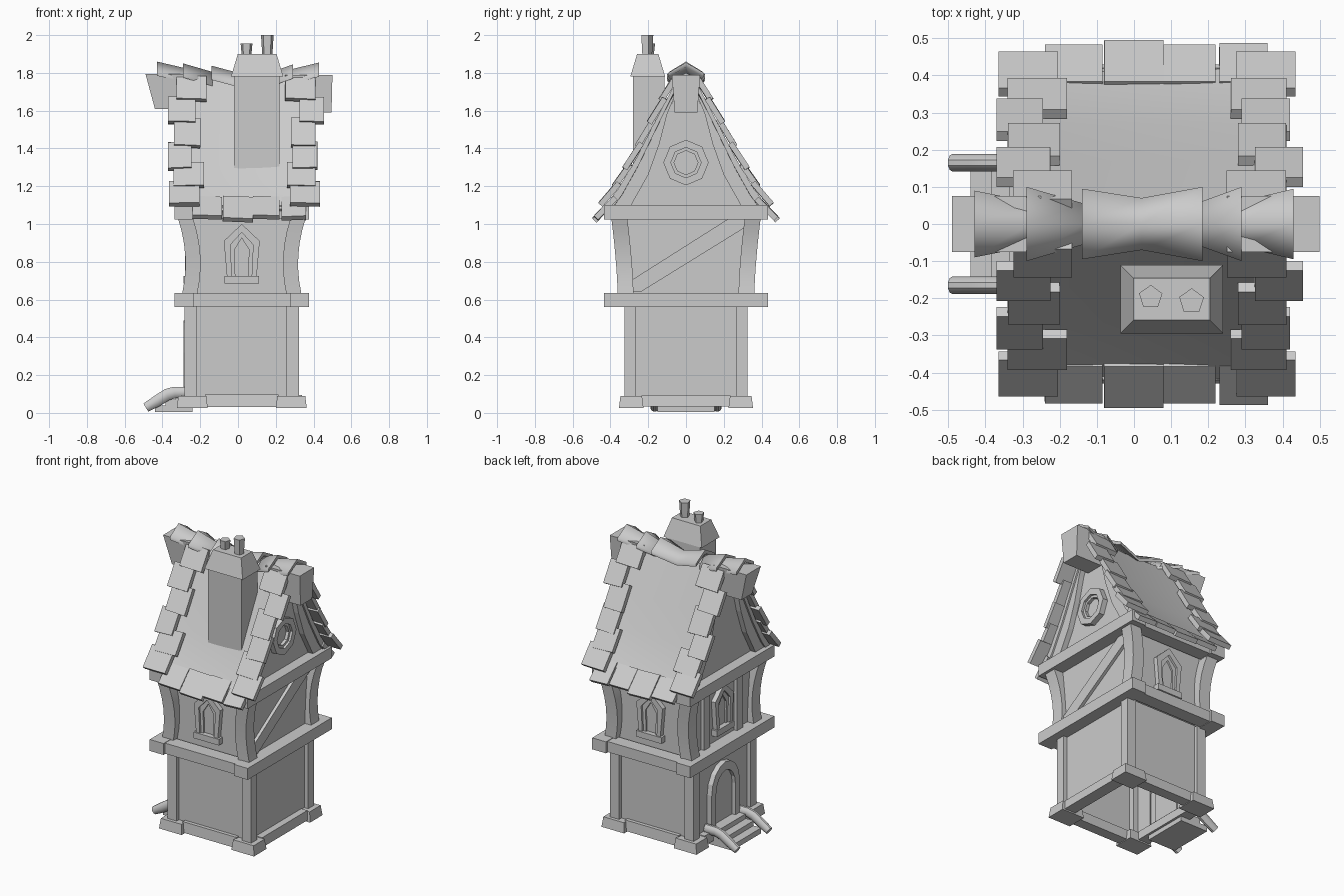
import bpy, bmesh, math, random
from mathutils import Vector

random.seed(4)
if "Cube" in bpy.data.objects:
    bpy.data.objects.remove(bpy.data.objects["Cube"])

grey = bpy.data.materials.new("plain_grey")
grey.use_nodes = True
grey.diffuse_color = (0.6, 0.6, 0.6, 1)
grey.node_tree.nodes["Principled BSDF"].inputs["Base Color"].default_value = (0.6, 0.6, 0.6, 1)
CX = 0.02  # middle of the house body


def make(name, verts, faces, smooth):
    bm = bmesh.new()
    vs = [bm.verts.new(v) for v in verts]
    for f in faces:
        bm.faces.new([vs[i] for i in f])
    bmesh.ops.recalc_face_normals(bm, faces=bm.faces)
    mesh = bpy.data.meshes.new(name)
    bm.to_mesh(mesh)
    bm.free()
    mesh.materials.append(grey)
    ob = bpy.data.objects.new(name, mesh)
    bpy.context.collection.objects.link(ob)
    if smooth:
        bpy.ops.object.select_all(action='DESELECT')
        ob.select_set(True)
        bpy.context.view_layer.objects.active = ob
        bpy.ops.object.shade_smooth_by_angle(angle=math.radians(smooth))


def loft(name, rings, caps=True, smooth=0):
    """Skin a row of rings; smooth is the shading angle in degrees."""
    n = len(rings[0])
    verts = [p for r in rings for p in r]
    faces = [(k * n + i, k * n + (i + 1) % n, (k + 1) * n + (i + 1) % n, (k + 1) * n + i)
             for k in range(len(rings) - 1) for i in range(n)]
    if caps:
        faces += [tuple(range(n)), tuple(range(len(verts) - n, len(verts)))]
    make(name, verts, faces, smooth)


def rect(x0, x1, y0, y1, z):
    return [(x0, y0, z), (x1, y0, z), (x1, y1, z), (x0, y1, z)]


def box(name, x0, x1, y0, y1, z0, z1, grow=0.0, caps=True):
    """Box whose top is wider (or narrower) than its base by grow on each side."""
    loft(name, [rect(x0, x1, y0, y1, z0),
                rect(x0 - grow, x1 + grow, y0 - grow, y1 + grow, z1)], caps)


# Wall frames: u across, w up, d outward from the centre
WALLS = {
    "front": lambda u, w, d: (CX + u, -d, w),
    "back": lambda u, w, d: (CX - u, d, w),
    "left": lambda u, w, d: (CX + d, u, w),
    "right": lambda u, w, d: (CX - d, -u, w),
}


def plate(name, wall, pts, d0, d1):
    f = WALLS[wall]
    loft(name, [[f(u, w, d) for u, w in pts] for d in (d0, d1)])


def frame(name, wall, outer, inner, d0, d1):
    f = WALLS[wall]
    loops = ((outer, d0), (outer, d1), (inner, d1), (inner, d0))
    loft(name, [[f(u, w, d) for u, w in pts] for pts, d in loops], caps=False)


def mirrored(half):
    return half + [(-u, w) for u, w in reversed(half) if u > 1e-6]


# Ground floor: open-bottomed walls, posts and foundation
box("lower_wall", -0.255, 0.295, -0.3, 0.3, 0.05, 0.58, caps=False)
for sx in (-1, 1):
    for sy in (-1, 1):
        x, y = CX + sx * 0.27, sy * 0.295
        box("lower_post", x - 0.033, x + 0.033, y - 0.03, y + 0.03, 0.08, 0.57)
        x, y = CX + sx * 0.262, sy * 0.29
        box("foundation_corner", x - 0.082, x + 0.082, y - 0.065, y + 0.065, 0.025, 0.09, -0.008)
    x = CX + sx * 0.285
    box("foundation_side", x - 0.04, x + 0.04, -0.24, 0.24, 0.035, 0.095, -0.006)
    y = sx * 0.295
    box("foundation_end", CX - 0.2, CX + 0.2, y - 0.035, y + 0.035, 0.03, 0.098, -0.006)

# Two rings of floor beams
for z0, z1 in ((0.56, 0.635), (1.025, 1.1)):
    for s in (-1, 1):
        x, y = CX + s * 0.305, s * 0.375
        box("side_beam", x - 0.05, x + 0.05, -0.435, 0.435, z0, z1)
        box("cross_beam", CX - 0.26, CX + 0.26, y - 0.045, y + 0.045, z0 + 0.003, z1 - 0.003)
box("upper_floor", CX - 0.28, CX + 0.28, -0.36, 0.36, 0.6, 0.62)

# Upper floor walls and flared posts
box("upper_wall", -0.25, 0.29, -0.32, 0.32, 0.62, 1.06, caps=False)
for sx in (-1, 1):
    for sy in (-1, 1):
        rings = []
        for k in range(7):
            t = k / 6
            bow = ((t - 0.4) / 0.6) ** 2
            x = CX + sx * (0.258 + 0.04 * bow)
            y = sy * (0.32 + 0.033 * t ** 1.5)
            rings.append(rect(x - 0.04, x + 0.04, y - 0.042, y + 0.042, 0.63 + 0.4 * t))
        loft("flared_post", rings, smooth=30)

# Diagonal brace and stud posts
plate("diagonal_brace", "left", [(-0.285, 0.705), (-0.285, 0.64), (-0.24, 0.64), (0.31, 0.98),
                                 (0.31, 1.025), (0.22, 1.025)], 0.26, 0.29)
for s in (-1, 1):
    u = s * 0.17
    plate("wall_stud", "right", [(u - 0.03, 0.63), (u + 0.03, 0.63),
                                 (u + 0.03, 1.03), (u - 0.03, 1.03)], 0.26, 0.292)

# Pointed windows on three walls
outer = mirrored([(0.078, 0.715), (0.095, 0.91), (0, 1.0)])
middle = mirrored([(0.052, 0.715), (0.06, 0.89), (0, 0.955)])
inner = mirrored([(0.034, 0.715), (0.038, 0.865), (0, 0.925)])
sill = [(-0.092, 0.685), (0.092, 0.685), (0.092, 0.725), (-0.092, 0.725)]
for wall, d in (("front", 0.32), ("back", 0.32), ("right", 0.27)):
    frame("window_frame", wall, outer, middle, d - 0.01, d + 0.03)
    frame("window_inner_frame", wall, middle, inner, d - 0.01, d + 0.016)
    plate("window_pane", wall, inner, d - 0.01, d + 0.005)
    plate("window_sill", wall, sill, d - 0.01, d + 0.038)


# Arched door
def arch(w, spring, top):
    curve = [(w * math.cos(a), spring + (top - spring) * math.sin(a))
             for a in (i * math.pi / 8 for i in range(4))]
    return mirrored([(w, 0.08)] + curve + [(0, top)])


frame("door_frame", "right", arch(0.145, 0.32, 0.49), arch(0.1, 0.31, 0.435), 0.265, 0.308)
plate("door_panel", "right", arch(0.1, 0.31, 0.435), 0.265, 0.284)

# Steps with curved side rails, as stations of x, z and half height
for i in range(3):
    box("step", -0.44 + 0.055 * i, -0.24, -0.15, 0.15, 0.005, 0.04 + 0.032 * i)
RAIL = [(-0.26, 0.108, 0.032), (-0.335, 0.108, 0.032), (-0.375, 0.097, 0.033),
        (-0.43, 0.062, 0.032), (-0.488, 0.028, 0.026)]
for s in (-1, 1):
    rings = []
    for i, (x, z, h) in enumerate(RAIL):
        lean = 0.55 * min(1, max(0, i - 0.5) / 2)
        ring = []
        for j in range(10):
            a = j * math.pi / 5
            up = h * math.sin(a)
            ring.append((x - up * math.sin(lean), s * 0.165 + 0.024 * math.cos(a),
                         z + up * math.cos(lean)))
        rings.append(ring)
    loft("step_rail", rings, smooth=40)

# Roof: concave slopes with a slight sag along the ridge
SLOPE = [(0.43, 1.095), (0.36, 1.185), (0.265, 1.345), (0.17, 1.53), (0.04, 1.78)]


def roof_y(z):
    for (ya, za), (yb, zb) in zip(SLOPE, SLOPE[1:]):
        if z <= zb or zb == SLOPE[-1][1]:
            return ya + (yb - ya) * (z - za) / (zb - za)


top = mirrored(SLOPE + [(0, 1.8)])
under = [(u * 0.94, w - 0.03) for u, w in reversed(top)]
loft("roof", [[(x, u, w - 0.025 * (1 - ((x - CX) / 0.33) ** 2)) for u, w in top + under]
              for x in (CX + 0.33 * k / 4 for k in range(-4, 5))], smooth=30)

# Gable walls and curved gable beams
gable = mirrored([(0.4, 1.08)] + [(y - 0.03, z - 0.015) for y, z in SLOPE[1:]])
outside = [(0.405, 1.1)] + [(y - 0.015, z - 0.015) for y, z in SLOPE[1:]]
inside = [(0.035, 1.74), (0.1, 1.58), (0.142, 1.42), (0.2, 1.26), (0.29, 1.1)]
for wall in ("left", "right"):
    plate("gable_wall", wall, gable, 0.2, 0.285)
    for s in (-1, 1):
        plate("gable_beam", wall, [(s * u, w) for u, w in outside + inside], 0.275, 0.32)


# Octagonal gable window
def octagon(r):
    return [(r * math.cos(i * math.pi / 4), 1.325 + r * math.sin(i * math.pi / 4))
            for i in range(8)]


frame("round_window_frame", "left", octagon(0.12), octagon(0.08), 0.28, 0.32)
frame("round_window_rim", "left", octagon(0.08), octagon(0.063), 0.28, 0.305)

# Ridge beam with tapered ends
loft("ridge_end_right", [rect(-0.44, -0.25, -0.055, 0.055, 1.61),
                         rect(-0.49, -0.25, -0.075, 0.075, 1.795)])
loft("ridge_end_left", [rect(0.25, 0.495, -0.06, 0.06, 1.59),
                        rect(0.25, 0.5, -0.075, 0.075, 1.79)])

# Folded ridge caps: stations of x, half width, peak height
CAPS = [[(-0.43, 0.09, 1.86), (-0.28, 0.06, 1.825)],
        [(-0.29, 0.1, 1.85), (-0.135, 0.055, 1.805)],
        [(-0.14, 0.095, 1.838), (0.02, 0.07, 1.795), (0.185, 0.1, 1.835)],
        [(0.18, 0.06, 1.805), (0.29, 0.1, 1.845)],
        [(0.285, 0.06, 1.82), (0.43, 0.095, 1.855)]]
for cap in CAPS:
    loft("ridge_cap", [[(x, -w, z - 0.055), (x, 0, z), (x, w, z - 0.055),
                        (x, w, z - 0.075), (x, 0, z - 0.025), (x, -w, z - 0.075)]
                       for x, w, z in cap], smooth=75)


# Edge and eave tiles
def tile(x0, x1, z0, z1, s, lift, kick):
    """Slab lying on the slope; kick pushes its lower end outward."""
    ya, yb = roof_y(z0) + kick, roof_y(z1)
    down = Vector((0, s * (ya - yb), z0 - z1))
    hl = down.length / 2
    down.normalize()
    side = Vector((1, 0, random.uniform(-0.05, 0.05))).normalized()
    out = side.cross(down)
    out *= math.copysign(1, out.z)
    mid = Vector(((x0 + x1) / 2, s * (ya + yb) / 2, (z0 + z1) / 2)) + out * lift
    hx = (x1 - x0) / 2
    loft("roof_tile", [[mid + side * a * hx + down * b * hl + out * c * 0.015
                        for a, b in ((-1, -1), (1, -1), (1, 1), (-1, 1))] for c in (-1, 1)])


ROWS = [(1.65, 1.77, -0.325, -0.167, 0.25, 0.41), (1.53, 1.66, -0.37, -0.225, 0.325, 0.455),
        (1.405, 1.55, -0.34, -0.2, 0.28, 0.41), (1.285, 1.42, -0.37, -0.245, 0.29, 0.42),
        (1.19, 1.31, -0.34, -0.18, 0.26, 0.41), (1.095, 1.21, -0.365, -0.205, 0.275, 0.435)]
EAVES = [(-0.24, -0.085, 1.05), (-0.08, 0.08, 1.035), (0.08, 0.22, 1.05), (0.23, 0.36, 1.045)]
for s in (-1, 1):
    for z0, z1, a, b, c, d in ROWS:
        tile(a, b, z0, z1, s, 0.012, 0.014)
        tile(c, d, z0, z1, s, 0.012, 0.014)
    for a, b, z in EAVES:
        tile(a, b, z, 1.15, s, -0.02, 0.022)

# Chimney with a tapered hood and two pots
box("chimney_stack", -0.02, 0.22, -0.28, -0.115, 1.25, 1.79)
box("chimney_hood", -0.037, 0.24, -0.295, -0.11, 1.78, 1.9, -0.036)
for x, y, z, r in ((0.155, -0.208, 2.0, 0.035), (0.045, -0.197, 1.955, 0.033)):
    loft("chimney_pot", [[(x + k * r * math.cos(i * 0.4 * math.pi + 0.3),
                           y + k * r * math.sin(i * 0.4 * math.pi + 0.3), h) for i in range(5)]
                         for h, k in ((1.89, 0.8), (z, 1.0))])
